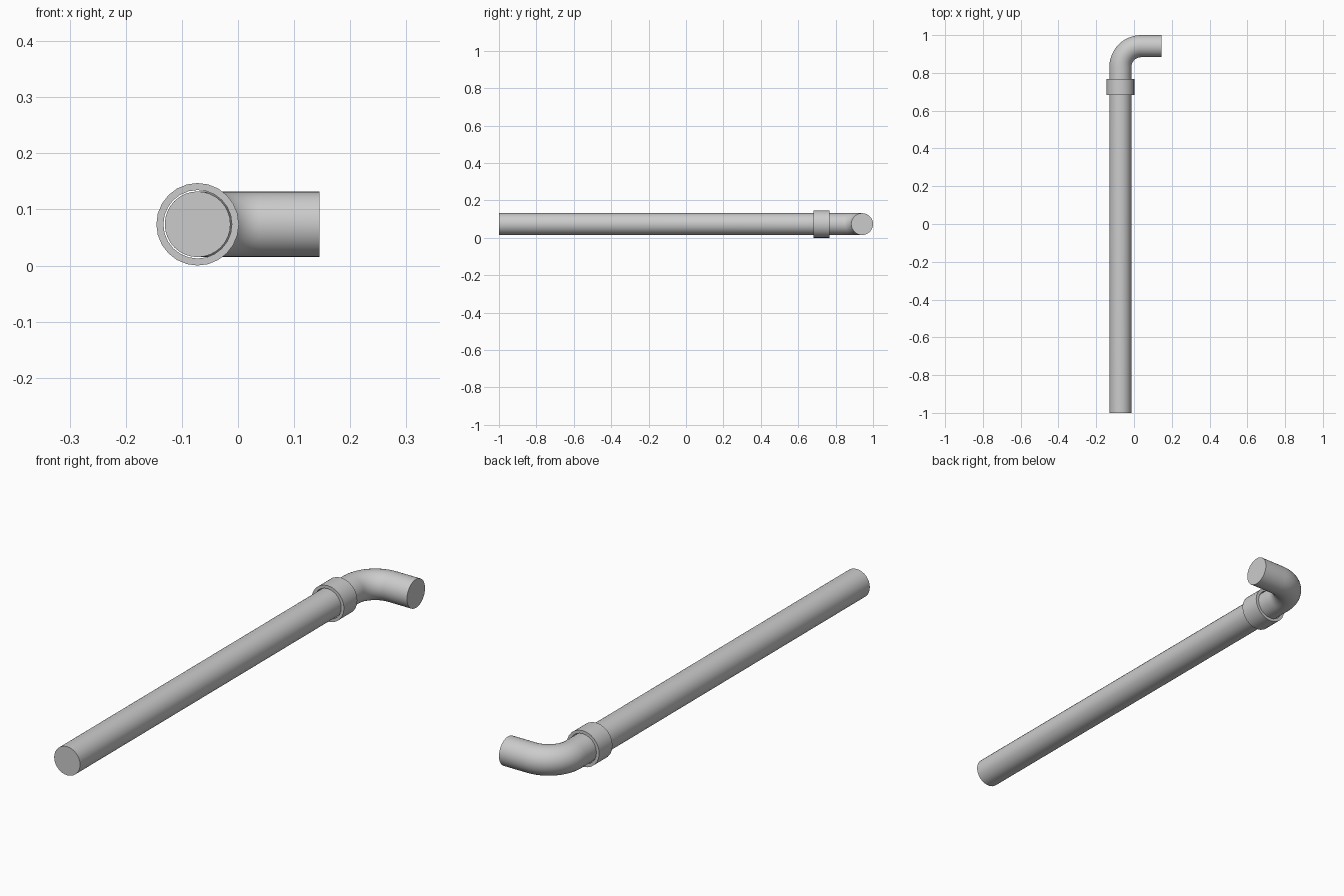
import bpy, bmesh, math
from mathutils import Vector

if "Cube" in bpy.data.objects:
    bpy.data.objects.remove(bpy.data.objects["Cube"])

CX, CZ = -0.072, 0.0735          # axis of the long pipe
PIPE_R, HOLE_R, COLLAR_R = 0.0585, 0.061, 0.0735
END_X, ELBOW_Y, BEND_R = 0.145, 0.9415, 0.11


def loft(name, rings, caps=False, loop=False):
    """Skin a list of equally sized point rings."""
    bm = bmesh.new()
    vs = [[bm.verts.new(p) for p in ring] for ring in rings]
    n = len(vs[0])
    pairs = list(zip(vs, vs[1:])) + ([(vs[-1], vs[0])] if loop else [])
    for a, b in pairs:
        for i in range(n):
            j = (i + 1) % n
            bm.faces.new((a[i], a[j], b[j], b[i]))
    if caps:
        bm.faces.new(vs[0])
        bm.faces.new(vs[-1])
    bmesh.ops.recalc_face_normals(bm, faces=bm.faces)
    me = bpy.data.meshes.new(name)
    bm.to_mesh(me)
    bm.free()
    ob = bpy.data.objects.new(name, me)
    bpy.context.collection.objects.link(ob)
    bpy.ops.object.select_all(action='DESELECT')
    ob.select_set(True)
    bpy.context.view_layer.objects.active = ob
    bpy.ops.object.shade_smooth_by_angle(angle=math.radians(35))
    return ob


def ring(x, y, heading, r, n):
    """Circle around a path point; heading 0 runs along +y, 90 deg along +x."""
    side = Vector((math.cos(heading), -math.sin(heading), 0))
    return [Vector((x, y, CZ)) + side * (r * math.cos(t)) + Vector((0, 0, r * math.sin(t)))
            for t in (2 * math.pi * i / n for i in range(n))]


# pipe and elbow: straight run, quarter bend, short outlet
bend_x, bend_y = CX + BEND_R, ELBOW_Y - BEND_R
path = [(CX, -1, 0)]
for k in range(13):
    a = math.pi / 2 * k / 12
    path.append((bend_x - BEND_R * math.cos(a), bend_y + BEND_R * math.sin(a), a))
path.append((END_X, ELBOW_Y, math.pi / 2))
loft("bent_pipe", [ring(x, y, a, PIPE_R, 32) for x, y, a in path], caps=True)

# loose collar sleeve around the joint
profile = [(0.682, HOLE_R), (0.682, COLLAR_R), (0.768, COLLAR_R), (0.768, HOLE_R)]
loft("collar", [ring(CX, y, 0, r, 24) for y, r in profile], loop=True)
